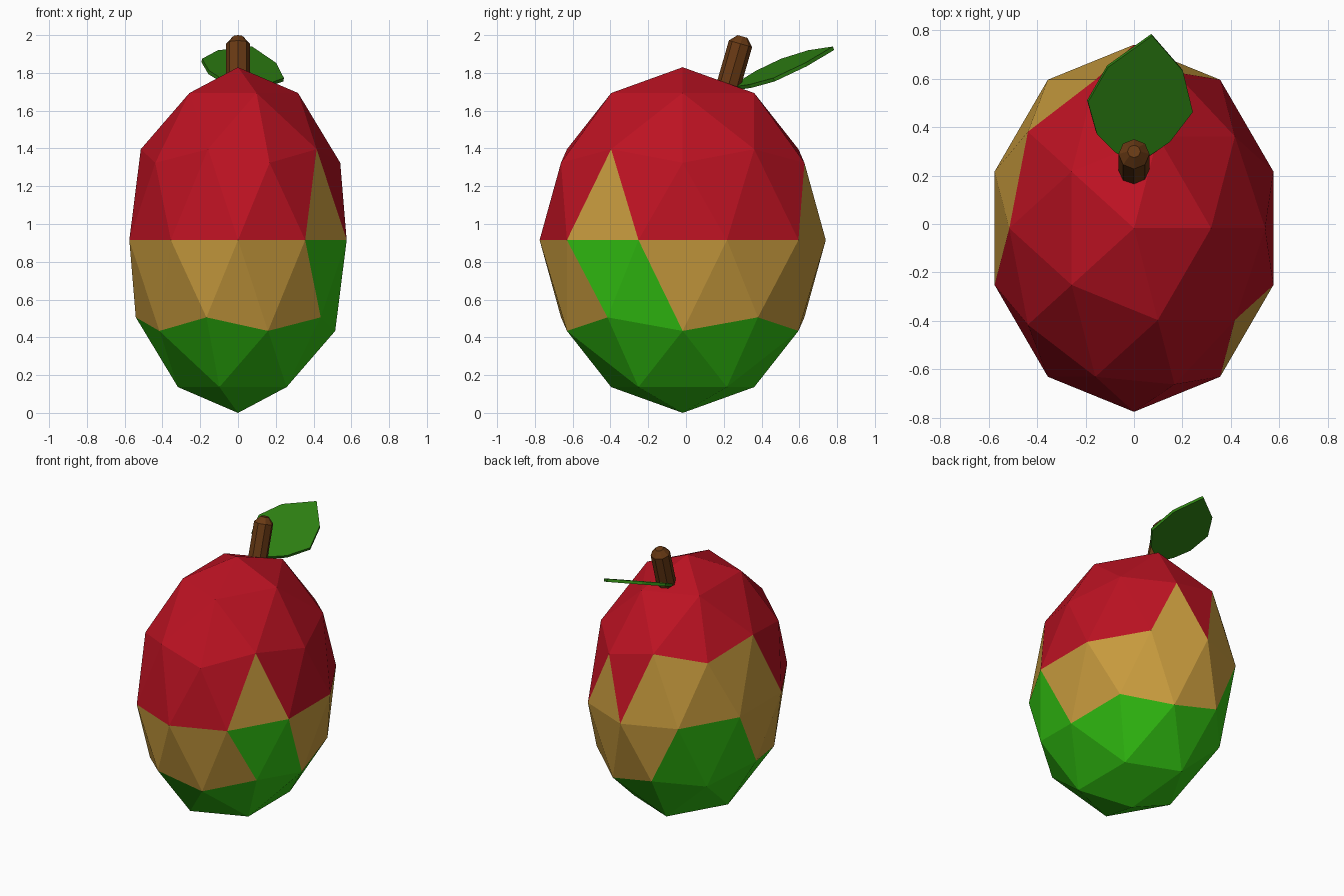
import bpy, bmesh, math
from mathutils import Matrix, Vector

if "Cube" in bpy.data.objects:
    bpy.data.objects.remove(bpy.data.objects["Cube"])


def material(name, rgb):
    m = bpy.data.materials.new(name)
    m.diffuse_color = (*rgb, 1)
    m.use_nodes = True
    m.node_tree.nodes["Principled BSDF"].inputs["Base Color"].default_value = m.diffuse_color
    return m


def add_object(name, bm, mats):
    bmesh.ops.recalc_face_normals(bm, faces=bm.faces[:])
    me = bpy.data.meshes.new(name)
    bm.to_mesh(me)
    bm.free()
    for m in mats:
        me.materials.append(m)
    ob = bpy.data.objects.new(name, me)
    bpy.context.collection.objects.link(ob)
    return ob


red = material("red_skin", (0.50, 0.006, 0.016))
tan = material("tan_skin", (0.58, 0.33, 0.048))
green = material("green_skin", (0.032, 0.54, 0.006))
leaf_green = material("leaf_green", (0.026, 0.21, 0.006))
brown = material("stem_brown", (0.14, 0.042, 0.007))

# Fruit body: stretched icosphere, skin colour chosen per face.
# Faces beside the equator are numbered by their 18-degree sector.
TAN_ABOVE = {4, 6, 7, 8, 9, 10, 18}
GREEN_BELOW = {7, 8, 9, 18, 19}
bm = bmesh.new()
bmesh.ops.create_icosphere(bm, subdivisions=2, radius=1)
for f in bm.faces:
    c = f.calc_center_median()
    sector = round(math.degrees(math.atan2(c.y, c.x)) / 18) % 20
    if c.z > 0:
        f.material_index = 1 if c.z < 0.45 and sector in TAN_ABOVE else 0
    else:
        f.material_index = 2 if c.z < -0.45 or sector in GREEN_BELOW else 1
bm.transform(Matrix.Translation((0, -0.0175, 0.915)) @ Matrix.Diagonal((0.605, 0.7575, 0.915, 1)))
add_object("fruit_body", bm, [red, tan, green])

# Stem: eight-sided post with a chamfered tip, leaning back
bm = bmesh.new()
rings = []
for r, z in [(0.064, -0.03), (0.064, 0.23), (0.027, 0.27)]:
    rings.append([bm.verts.new((r * math.cos(i * math.pi / 4), r * math.sin(i * math.pi / 4), z))
                  for i in range(8)])
for lo, hi in zip(rings, rings[1:]):
    for i in range(8):
        j = (i + 1) % 8
        bm.faces.new((lo[i], lo[j], hi[j], hi[i]))
bm.faces.new(rings[0][::-1])
bm.faces.new(rings[-1])
bm.transform(Matrix.Translation((0, 0.225, 1.733)) @ Matrix.Rotation(math.radians(-16), 4, 'X'))
add_object("stem", bm, [brown])

# Leaf: flat outline on a sloping plane, given a little thickness
outline = [(0.0, 0.25), (0.07, 0.285), (0.148, 0.338), (0.243, 0.462), (0.202, 0.631),
           (0.075, 0.777), (-0.107, 0.647), (-0.19, 0.503), (-0.153, 0.371), (-0.08, 0.297)]
bm = bmesh.new()
face = bm.faces.new([bm.verts.new((x, y, 1.73 - 0.195 * x + 0.425 * y - 0.106)) for x, y in outline])
ext = bmesh.ops.extrude_face_region(bm, geom=[face], use_keep_orig=True)
down = Vector((-0.195, 0.425, -1)).normalized() * 0.02
bmesh.ops.translate(bm, vec=down, verts=[v for v in ext["geom"] if isinstance(v, bmesh.types.BMVert)])
add_object("leaf", bm, [leaf_green])
